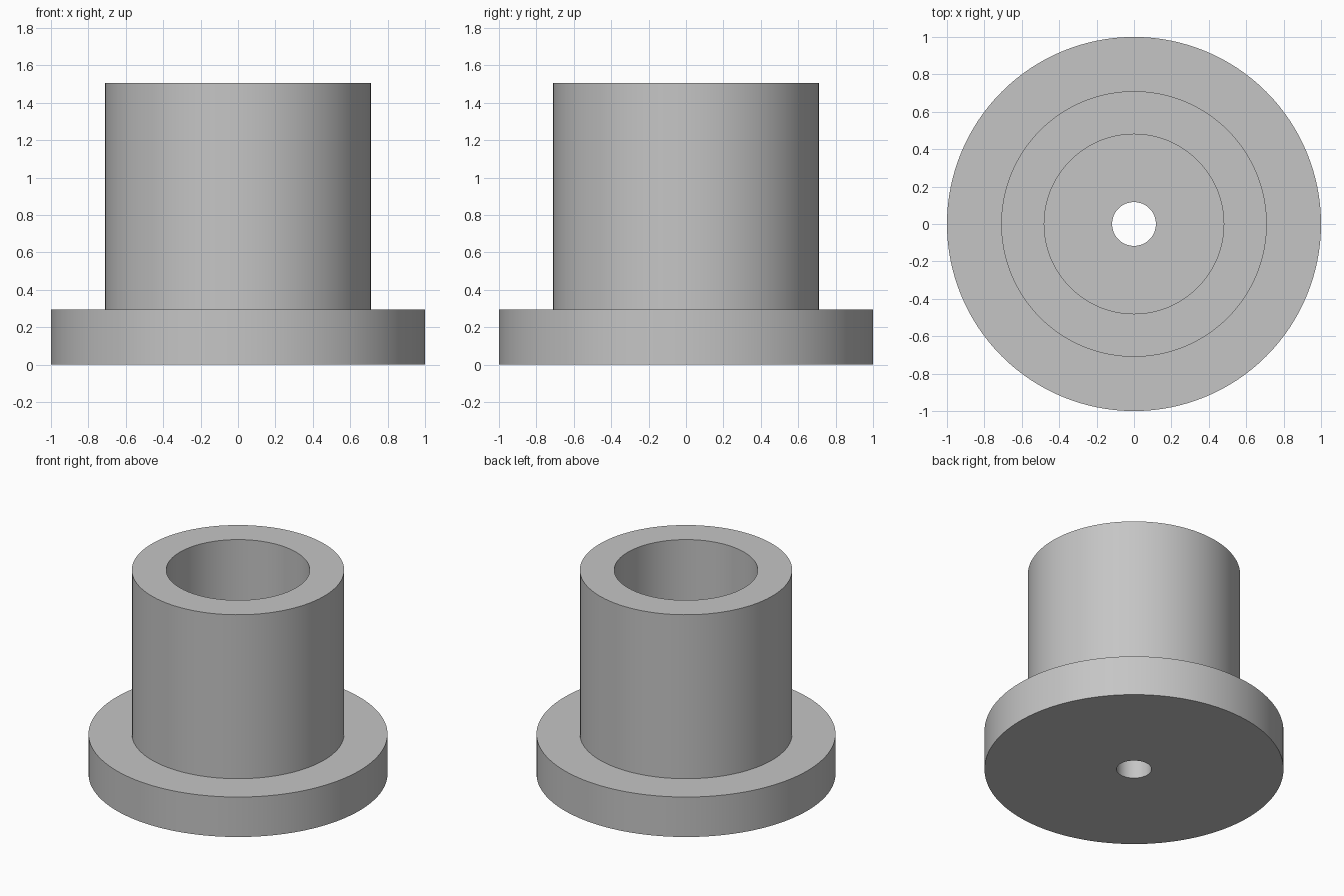
import bpy
import bmesh
import math

if "Cube" in bpy.data.objects:
    bpy.data.objects.remove(bpy.data.objects["Cube"], do_unlink=True)

SIDES = 128
FLANGE_R, BARREL_R, BORE_R, HOLE_R = 1.0, 0.71, 0.48, 0.117
FLANGE_TOP, BORE_FLOOR, HEIGHT = 0.295, 0.295, 1.505

# Plain grey material
grey = bpy.data.materials.new("grey")
grey.use_nodes = True
colour = (0.56, 0.56, 0.56, 1)
grey.diffuse_color = colour
grey.node_tree.nodes["Principled BSDF"].inputs["Base Color"].default_value = colour

# Closed cross-section: flange, barrel, wide bore and narrow through hole
profile = [
    (HOLE_R, 0), (FLANGE_R, 0), (FLANGE_R, FLANGE_TOP), (BARREL_R, FLANGE_TOP),
    (BARREL_R, HEIGHT), (BORE_R, HEIGHT), (BORE_R, BORE_FLOOR), (HOLE_R, BORE_FLOOR),
]

# Revolve the section around the vertical axis
bm = bmesh.new()
points = [bm.verts.new((r, 0, z)) for r, z in profile]
edges = [bm.edges.new((a, b)) for a, b in zip(points, points[1:] + points[:1])]
bmesh.ops.spin(bm, geom=points + edges, axis=(0, 0, 1), cent=(0, 0, 0),
               angle=math.tau, steps=SIDES, use_duplicate=False)
bmesh.ops.remove_doubles(bm, verts=bm.verts, dist=0.0001)
bmesh.ops.recalc_face_normals(bm, faces=bm.faces)
mesh = bpy.data.meshes.new("flanged_bushing")
bm.to_mesh(mesh)
bm.free()
mesh.materials.append(grey)

# Smooth round walls with sharp rims
bushing = bpy.data.objects.new("flanged_bushing", mesh)
bpy.context.collection.objects.link(bushing)
bpy.context.view_layer.objects.active = bushing
bushing.select_set(True)
bpy.ops.object.shade_smooth_by_angle(angle=math.radians(30))
